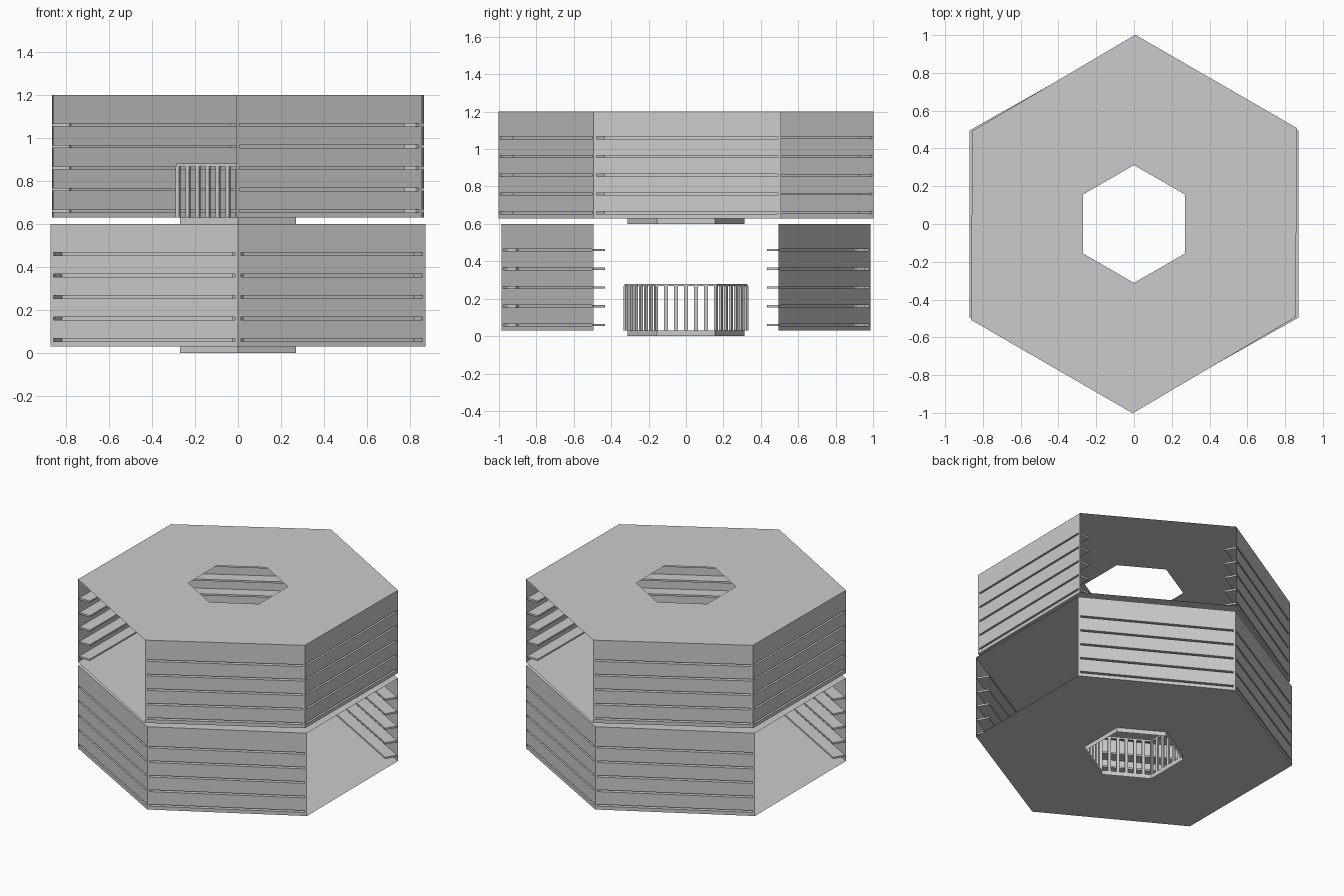
import bpy, bmesh, math
from mathutils import Vector, Matrix

if "Cube" in bpy.data.objects:
    bpy.data.objects.remove(bpy.data.objects["Cube"])

FLOOR, CEIL = 0.03, 0.60
# outer hexagon, counter-clockwise from the right-hand front corner
OUTER = [Vector(p) for p in ((0.871, -0.495), (0.871, 0.495), (0, 0.987),
                             (-0.871, 0.495), (-0.871, -0.495), (0, -0.987))]
SLOT_Z = [0.06 + 0.1 * i for i in range(5)]
SLOT_H, SLOT_DEPTH, MARGIN = 0.012, 0.08, 0.015


def hexagon(r):
    return [Vector((r * math.cos(math.radians(60 * i - 30)),
                    r * math.sin(math.radians(60 * i - 30)))) for i in range(6)]


def face(bm, *pts):
    bm.faces.new([bm.verts.new(p) for p in pts])


def finish(bm, name, z, turn):
    bmesh.ops.remove_doubles(bm, verts=bm.verts, dist=1e-5)
    me = bpy.data.meshes.new(name)
    bm.to_mesh(me)
    bm.free()
    ob = bpy.data.objects.new(name, me)
    ob.location.z = z
    ob.rotation_euler.z = turn
    bpy.context.collection.objects.link(ob)


def plate(bm, z, up):
    # hexagonal sheet with a hexagonal hole
    hole = hexagon(0.312)
    for i in range(6):
        j = (i + 1) % 6
        q = [OUTER[i].to_3d(), OUTER[j].to_3d(), hole[j].to_3d(), hole[i].to_3d()]
        for p in q:
            p.z = z
        face(bm, *(q if up else q[::-1]))


def wall(bm, a, b):
    # sheet wall whose slots are pushed inward as closed shelf pockets
    u = (b - a).normalized()
    inward = Vector((-u.y, u.x)) * SLOT_DEPTH
    length = (b - a).length
    cols = [0, MARGIN, length - MARGIN, length]
    rows = [FLOOR]
    for z in SLOT_Z:
        rows += [z - SLOT_H / 2, z + SLOT_H / 2]
    rows.append(CEIL)

    def pt(s, z, deep=False):
        p = a + u * s + (inward if deep else Vector((0, 0)))
        return Vector((p.x, p.y, z))

    for r in range(len(rows) - 1):
        z0, z1 = rows[r], rows[r + 1]
        for c in range(3):
            s0, s1 = cols[c], cols[c + 1]
            rim = [(s0, z0), (s1, z0), (s1, z1), (s0, z1)]
            if c == 1 and r % 2 == 1:
                face(bm, *[pt(s, z, True) for s, z in rim])
                for k in range(4):
                    p, q = rim[k], rim[(k + 1) % 4]
                    face(bm, pt(*p), pt(*q), pt(*q, True), pt(*p, True))
            else:
                face(bm, *[pt(s, z) for s, z in rim])


def box(bm, centre, size, angle):
    m = Matrix.Translation(centre) @ Matrix.Rotation(angle, 4, 'Z') @ Matrix.Diagonal((*size, 1))
    bmesh.ops.create_cube(bm, size=1, matrix=m)


def grille(bm):
    ring, top = hexagon(0.322), FLOOR + 0.25
    for i in range(6):
        a, b = ring[i], ring[(i + 1) % 6]
        ang = math.atan2((b - a).y, (b - a).x)
        mid = (a + b) / 2
        # top rim
        box(bm, (mid.x, mid.y, top - 0.006), ((b - a).length + 0.008, 0.014, 0.012), ang)
        # vertical bars
        for k in range(7):
            p = a.lerp(b, k / 6)
            h = top - 0.012 - FLOOR
            box(bm, (p.x, p.y, FLOOR + h / 2), (0.020, 0.014, h), ang)


def tier(label, z, turn):
    bm = bmesh.new()
    plate(bm, FLOOR, False)
    finish(bm, label + "_floor", z, turn)

    bm = bmesh.new()
    plate(bm, CEIL, True)
    finish(bm, label + "_ceiling", z, turn)

    # four walls, two opposite sides stay open
    bm = bmesh.new()
    for i in (1, 2, 4, 5):
        wall(bm, OUTER[i], OUTER[(i + 1) % 6])
    finish(bm, label + "_slotted_walls", z, turn)

    # short collar below the floor hole
    bm = bmesh.new()
    h = hexagon(0.312)
    for i in range(6):
        a, b = h[i], h[(i + 1) % 6]
        face(bm, (a.x, a.y, 0), (b.x, b.y, 0), (b.x, b.y, FLOOR), (a.x, a.y, FLOOR))
    finish(bm, label + "_collar", z, turn)

    bm = bmesh.new()
    grille(bm)
    finish(bm, label + "_grille", z, turn)


tier("lower", 0, 0)
tier("upper", 0.60, math.radians(60))
